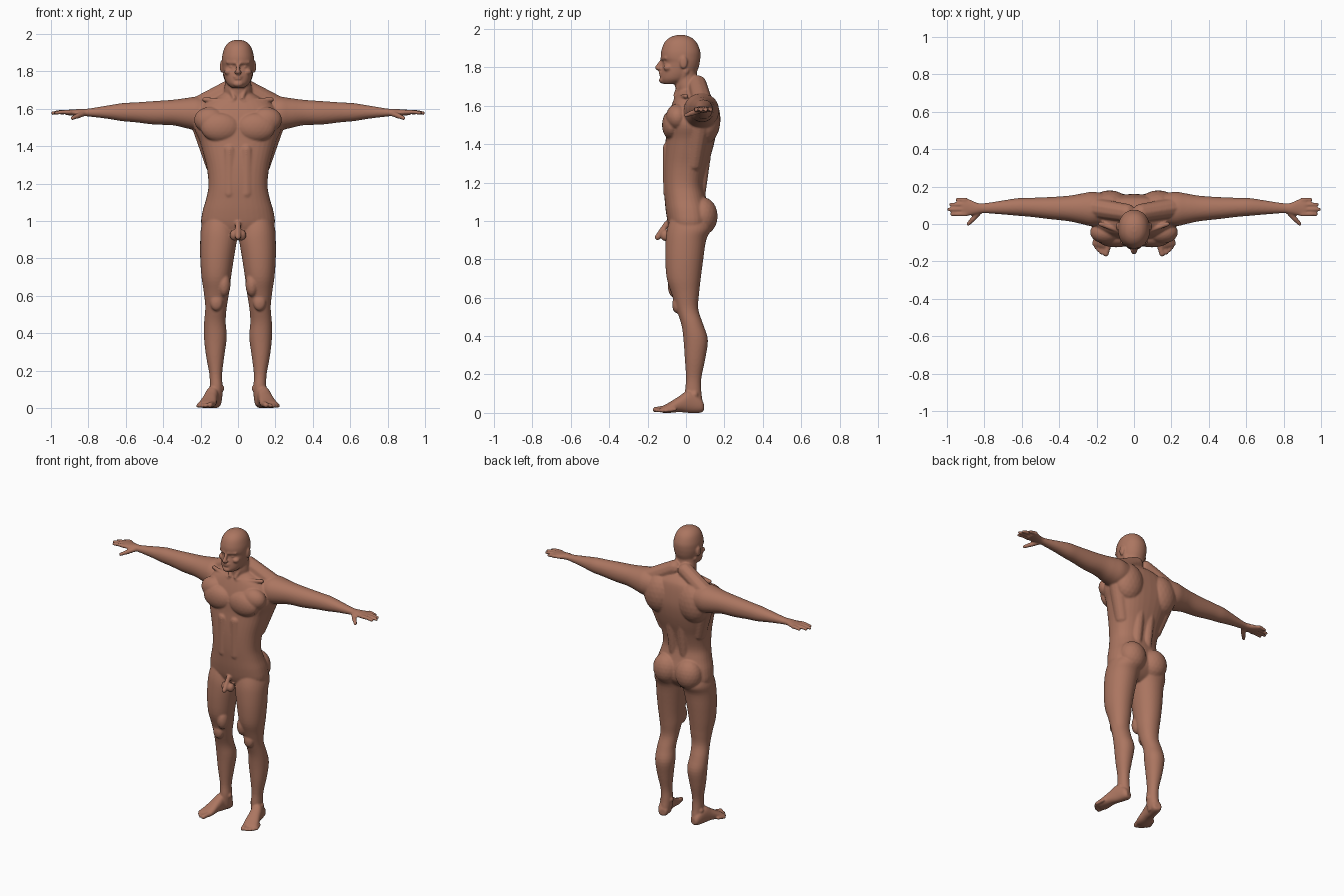
import bpy, bmesh, math
from mathutils import Vector, Matrix

bm = bmesh.new()


def loft(sections, place, n=2.2, sides=36, steps=4):
    """Skin rounded sections (t, a0, a1, b0, b1), smoothly interpolated along t."""
    rows = []
    last = len(sections) - 1
    for i in range(last):
        p = [sections[min(max(i + k, 0), last)] for k in (-1, 0, 1, 2)]
        for s in range(steps + (i == last - 1)):
            u = s / steps
            rows.append([0.5 * (2 * b + (c - a) * u + (2 * a - 5 * b + 4 * c - d) * u * u
                                + (3 * b - a - 3 * c + d) * u ** 3) for a, b, c, d in zip(*p)])
    rings = []
    for t, a0, a1, b0, b1 in rows:
        ring = []
        for k in range(sides):
            w = 2 * math.pi * k / sides
            c, s = math.cos(w), math.sin(w)
            a = (a0 + a1) / 2 + (a1 - a0) / 2 * math.copysign(abs(c) ** (2 / n), c)
            b = (b0 + b1) / 2 + (b1 - b0) / 2 * math.copysign(abs(s) ** (2 / n), s)
            ring.append(bm.verts.new(place(t, a, b)))
        rings.append(ring)
    for r, q in zip(rings, rings[1:]):
        for k in range(sides):
            j = (k + 1) % sides
            bm.faces.new((r[k], r[j], q[j], q[k]))
    bm.faces.new(rings[0][::-1])
    bm.faces.new(rings[-1])


def blob(loc, size, sub=3):
    bmesh.ops.create_icosphere(bm, subdivisions=sub, radius=1,
                               matrix=Matrix.LocRotScale(Vector(loc), None, Vector(size)))


def tube(p, q, r0, r1):
    """Rounded, tapered limb made of closely spaced balls."""
    p, q = Vector(p), Vector(q)
    n = max(2, int((q - p).length / (min(r0, r1) * 0.3)))
    for i in range(n + 1):
        r = r0 + (r1 - r0) * i / n
        blob(p.lerp(q, i / n), (r, r, r), 2)


def upright(rows):
    return [(z, -w, w, f, b) for z, w, f, b in rows]


def stand(t, a, b):
    return (a, b, t)


# torso: height, half width, front y, back y
loft(upright([(1.69, .07, -.035, .09), (1.66, .12, -.05, .125), (1.63, .18, -.065, .143),
              (1.57, .225, -.085, .155), (1.50, .235, -.10, .16), (1.43, .207, -.105, .152),
              (1.36, .186, -.112, .135), (1.28, .166, -.117, .11), (1.19, .158, -.117, .092),
              (1.12, .17, -.112, .105), (1.05, .19, -.105, .125), (.98, .195, -.092, .125),
              (.93, .15, -.07, .09), (.90, .07, -.04, .05)]), stand, 2.4)
# neck
loft(upright([(1.81, .062, -.04, .06), (1.76, .068, -.05, .057), (1.71, .073, -.057, .072),
              (1.67, .08, -.052, .10), (1.62, .11, -.05, .14)]), stand, 2)
# head
loft(upright([(1.969, .015, -.045, -.01), (1.957, .046, -.082, .025), (1.93, .07, -.112, .055),
              (1.885, .084, -.129, .074), (1.85, .086, -.13, .075), (1.828, .084, -.12, .072),
              (1.80, .08, -.125, .066), (1.765, .073, -.131, .05), (1.735, .06, -.132, .02),
              (1.714, .036, -.122, -.03)]), stand, 2.1)
# nose, lips, chin
tube((0, -.124, 1.838), (0, -.15, 1.798), .009, .013)
blob((0, -.13, 1.773), (.025, .012, .006))
blob((0, -.129, 1.761), (.021, .012, .006))
blob((0, -.122, 1.733), (.028, .019, .017))
# genitals
tube((0, -.10, .985), (0, -.148, .915), .016, .016)

for s in (-1, 1):
    # brow, eye, cheek, nostril, ear
    tube((s * .014, -.125, 1.846), (s * .055, -.104, 1.849), .010, .010)
    blob((s * .033, -.103, 1.825), (.016, .014, .011))
    blob((s * .05, -.094, 1.798), (.024, .024, .018))
    blob((s * .012, -.141, 1.794), (.008, .01, .008))
    blob((s * .088, -.012, 1.825), (.009, .02, .034))
    blob((s * .02, -.108, .925), (.024, .026, .03))

    # neck tendon, trapezius, collar bone
    tube((s * .065, .0, 1.78), (s * .02, -.055, 1.655), .017, .012)
    tube((s * .04, .06, 1.71), (s * .20, .085, 1.62), .05, .055)
    tube((s * .03, -.052, 1.64), (s * .18, .0, 1.65), .013, .013)
    # chest, shoulder blade, back and seat muscles
    blob((s * .095, -.075, 1.50), (.105, .05, .078))
    blob((s * .15, -.045, 1.54), (.085, .06, .07))
    blob((s * .13, .10, 1.53), (.105, .08, .13))
    tube((s * .04, .10, 1.42), (s * .04, .072, 1.15), .042, .032)
    tube((s * .19, .07, 1.50), (s * .13, .04, 1.30), .055, .045)
    blob((s * .083, .085, 1.025), (.09, .08, .10))
    tube((s * .045, -.085, 1.38), (s * .045, -.083, 1.15), .037, .037)

    # arm: distance out, then y range and z range
    loft([(.14, .0, .16, 1.49, 1.65), (.22, -.012, .172, 1.485, 1.664),
          (.28, .0, .163, 1.497, 1.657), (.35, .015, .151, 1.512, 1.648),
          (.45, .026, .144, 1.516, 1.641), (.55, .038, .14, 1.528, 1.634),
          (.62, .044, .138, 1.534, 1.63), (.70, .051, .126, 1.547, 1.617),
          (.80, .058, .111, 1.559, 1.601), (.84, .053, .114, 1.562, 1.600),
          (.88, .045, .132, 1.564, 1.596), (.915, .042, .138, 1.566, 1.594),
          (.925, .048, .132, 1.572, 1.588)],
         lambda t, a, b: (s * t, a, b), 2.1)
    # fingers and thumb
    for y, tip in ((.052, .974), (.078, .99), (.104, .98), (.13, .946)):
        tube((s * .90, y, 1.582), (s * (tip - .035), y, 1.583), .0125, .0115)
        tube((s * (tip - .035), y, 1.583), (s * tip, y, 1.577), .0115, .0100)
    tube((s * .825, .068, 1.575), (s * .862, .025, 1.56), .016, .0145)
    tube((s * .862, .025, 1.56), (s * .886, .0, 1.55), .0135, .011)

    # leg: height, x range, y range
    loft([(1.02, .02, .18, -.08, .11), (.96, .008, .198, -.098, .13), (.90, .006, .202, -.106, .105),
          (.80, .022, .202, -.108, .09), (.70, .037, .195, -.10, .077),
          (.62, .047, .183, -.075, .068), (.54, .06, .175, -.05, .064),
          (.46, .066, .181, -.024, .09), (.38, .06, .182, -.013, .114),
          (.28, .073, .171, -.006, .10), (.18, .085, .153, .0, .08),
          (.11, .082, .151, -.005, .08), (.05, .085, .15, .0, .087),
          (.015, .092, .143, .01, .08)],
         lambda t, a, b: (s * a, b, t), 2.1)
    # kneecap, inner thigh muscle, ankle bones
    blob((s * .115, -.05, .565), (.034, .022, .045))
    blob((s * .075, -.055, .66), (.035, .04, .065))
    blob((s * .087, .035, .105), (.014, .018, .018))
    blob((s * .147, .045, .095), (.014, .018, .018))

    # foot, turned outward from the heel
    def foot(t, a, b):
        return (s * (.115 + .27 * t + .963 * a), .09 - .963 * t + .27 * a, b)
    loft([(0, -.022, .022, .01, .05), (.02, -.034, .034, .0, .08), (.08, -.036, .036, .0, .115),
          (.13, -.041, .038, .004, .086), (.18, -.05, .043, .0, .055),
          (.215, -.049, .045, .0, .036), (.225, -.042, .038, .006, .028)], foot, 2.3)
    for a, tip, r in ((-.034, .25, .0155), (-.009, .25, .0115), (.011, .241, .011),
                      (.028, .23, .0105), (.043, .216, .0105)):
        tube(foot(tip - .05, a, r + .008), foot(tip, a, r + .001), r, r)

bmesh.ops.recalc_face_normals(bm, faces=bm.faces)
mesh = bpy.data.meshes.new("body")
bm.to_mesh(mesh)
bm.free()
body = bpy.data.objects.new("body", mesh)
bpy.context.collection.objects.link(body)

skin = bpy.data.materials.new("brown skin")
skin.diffuse_color = (.41, .18, .118, 1)
mesh.materials.append(skin)

# fuse the parts into one smooth skin
fuse = body.modifiers.new("fuse", 'REMESH')
fuse.mode = 'VOXEL'
fuse.voxel_size = .0055
fuse.use_smooth_shade = True
soften = body.modifiers.new("soften", 'SMOOTH')
soften.factor = .5
soften.iterations = 5
bpy.context.view_layer.objects.active = body
body.select_set(True)
bpy.ops.object.convert(target='MESH')
bpy.ops.object.shade_smooth()
